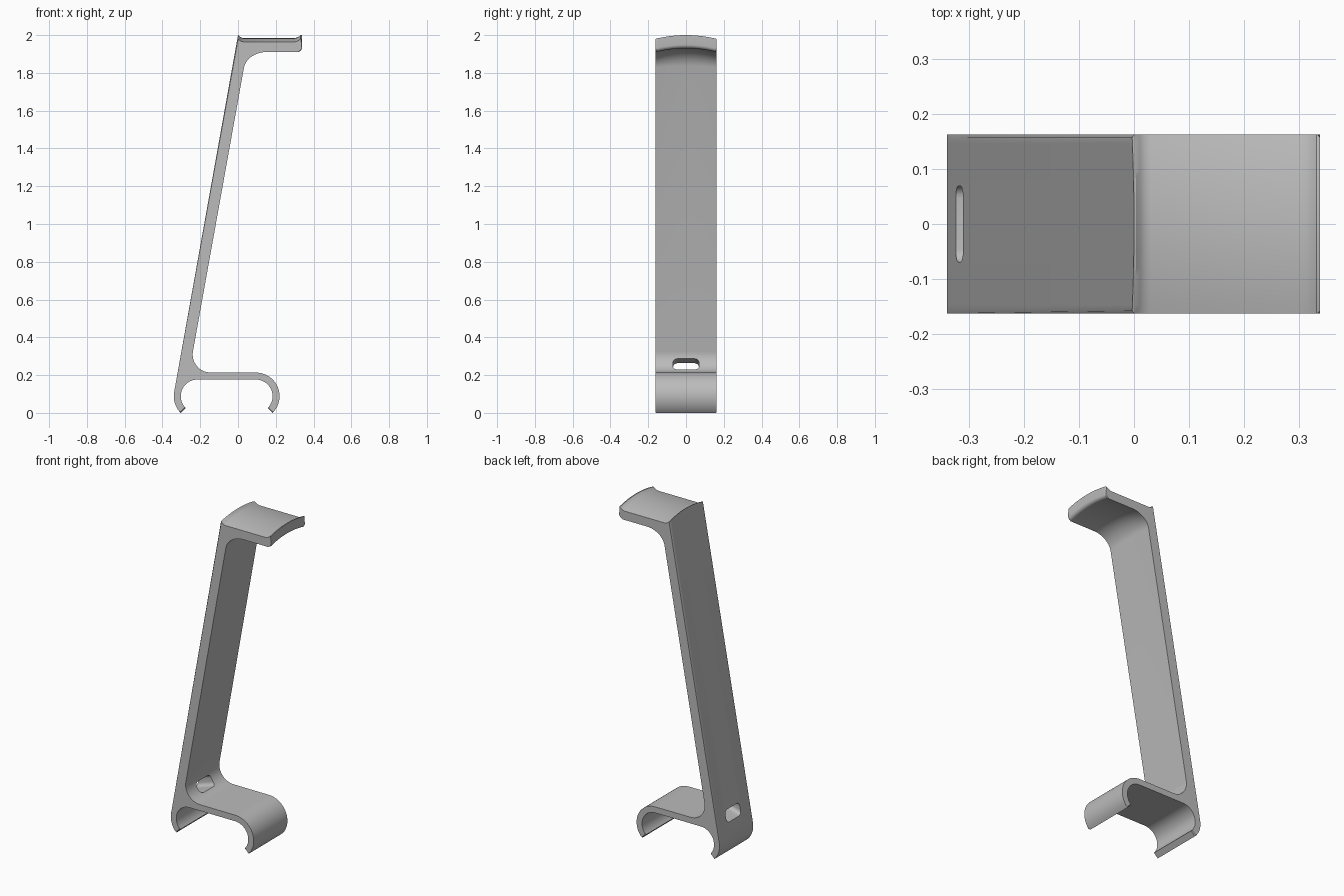
import bpy, bmesh
from math import sin, cos, radians, atan
from mathutils import Vector, Matrix

cube = bpy.data.objects.get("Cube")
if cube:
    bpy.data.objects.remove(cube, do_unlink=True)

grey = bpy.data.materials.new("plain grey")
grey.use_nodes = True
grey.diffuse_color = (0.5, 0.5, 0.5, 1)
grey.node_tree.nodes["Principled BSDF"].inputs["Base Color"].default_value = (0.5, 0.5, 0.5, 1)

HALF = 0.1625       # half width
DROP = 0.02         # how far the curved shelf falls towards its sides
SLOPE = 0.179       # lean of the upright
LEAN = 170          # direction square to the upright, in degrees


def arc(cx, cz, r, a0, a1, n):
    angles = [radians(a0 + (a1 - a0) * i / n) for i in range(n + 1)]
    return [(cx + r * cos(a), cz + r * sin(a)) for a in angles]


def clamp(v):
    return max(0.0, min(1.0, v))


def new_object(name, bm):
    bmesh.ops.recalc_face_normals(bm, faces=bm.faces)
    mesh = bpy.data.meshes.new(name)
    bm.to_mesh(mesh)
    bm.free()
    mesh.materials.append(grey)
    obj = bpy.data.objects.new(name, mesh)
    bpy.context.collection.objects.link(obj)
    return obj


# Side outline: saddle with lips, shelf underside, upright, two hooks
saddle = [(0, 2.0), (0.004, 1.999), (0.012, 1.991), (0.02, 1.986), (0.03, 1.984),
          (0.3, 1.984), (0.312, 1.987), (0.322, 1.992), (0.332, 2.0), (0.338, 2.0)]
outline = list(saddle)
outline += arc(0.318, 1.95, 0.02, 0, -90, 5)
outline += arc(0.145, 1.815, 0.115, 90, LEAN, 14)
outline += arc(-0.145, 0.309, 0.095, LEAN, 270, 16)
outline += arc(0.095, 0.0884, 0.125, 90, -45, 24)
outline += arc(0.095, 0.0884, 0.088, -45, 90, 24)
outline += arc(-0.215, 0.0884, 0.088, 90, 225, 24)
outline += arc(-0.215, 0.0884, 0.125, 225, LEAN, 10)

# Sweep the outline across the width, bowing the shelf downwards at the sides
bm = bmesh.new()
STEPS = 20
rings = []
for i in range(STEPS + 1):
    y = HALF * (2 * i / STEPS - 1)
    ring = []
    for x, z in outline:
        d = DROP * (y / HALF) ** 2 * clamp((z - 1.8) / 0.12)
        ring.append(bm.verts.new((x - SLOPE * d * clamp(1 - x / 0.03), y, z - d)))
    rings.append(ring)
count = len(outline)
for a, b in zip(rings, rings[1:]):
    for k in range(count):
        m = (k + 1) % count
        bm.faces.new((a[k], a[m], b[m], b[k]))
caps = [bm.faces.new(rings[0]), bm.faces.new(rings[-1])]

# Chamfer the side edges, leaving the saddle crisp
top = {v for ring in rings for v in ring[:len(saddle)]}
rim = [e for f in caps for e in f.edges if not all(v in top for v in e.verts)]
bmesh.ops.bevel(bm, geom=rim, offset=0.005, segments=1, affect='EDGES', clamp_overlap=True)
stand = new_object("stand_body", bm)

# Rounded slot running up through the foot of the upright
bm = bmesh.new()
w, h, r = 0.069, 0.033, 0.022
loop = []
for sx, sz, start in ((1, 1, 0), (-1, 1, 90), (-1, -1, 180), (1, -1, 270)):
    loop += arc(sx * (w - r), sz * (h - r), r, start, start + 90, 6)
turn = Matrix.Translation((-0.268, 0, 0.242)) @ Matrix.Rotation(radians(-18), 4, 'Y')
ends = [[bm.verts.new(turn @ Vector((x, y, z))) for y, z in loop] for x in (-0.12, 0.12)]
bm.faces.new(ends[0])
bm.faces.new(ends[1])
for k in range(len(loop)):
    m = (k + 1) % len(loop)
    bm.faces.new((ends[0][k], ends[0][m], ends[1][m], ends[1][k]))
cutter = new_object("slot_cutter", bm)
cutter.hide_render = True

bpy.ops.object.select_all(action='DESELECT')
stand.select_set(True)
bpy.context.view_layer.objects.active = stand
cut = stand.modifiers.new("slot", 'BOOLEAN')
cut.operation = 'DIFFERENCE'
cut.solver = 'EXACT'
cut.object = cutter
bpy.ops.object.modifier_apply(modifier=cut.name)
bpy.data.objects.remove(cutter, do_unlink=True)
bpy.ops.object.shade_smooth_by_angle(angle=radians(30))
